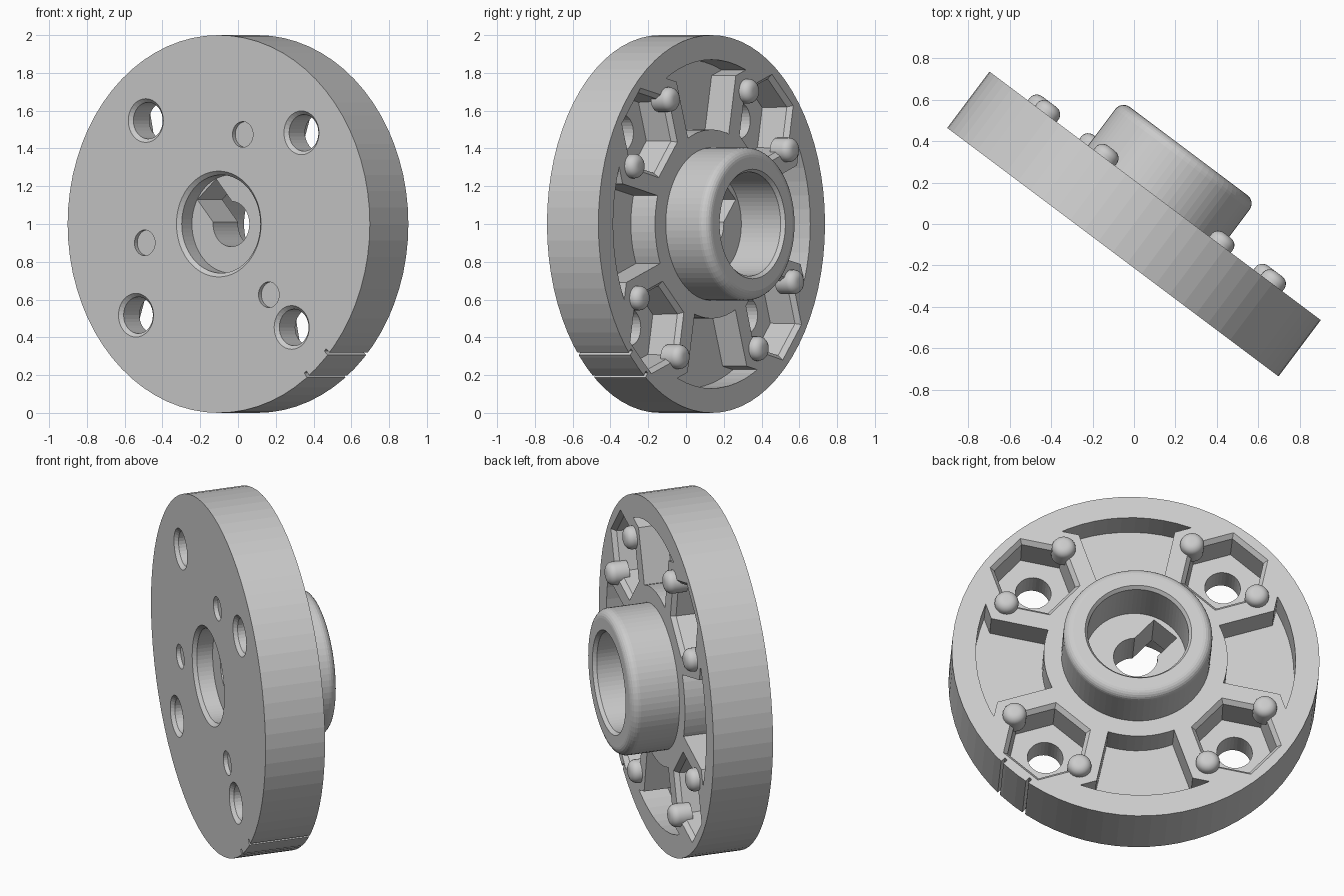
import bpy, bmesh, math
from mathutils import Matrix

if "Cube" in bpy.data.objects:
    bpy.data.objects.remove(bpy.data.objects["Cube"])

# Local frame: X across the disc, Y along the axle (back = +Y), Z up
TILT = Matrix.Translation((0, 0, 1)) @ Matrix.Rotation(math.radians(-36.87), 4, 'Z')
BOSS = [math.radians(41.4 + 90 * k) for k in range(4)]


def polar(r, a):
    return r * math.cos(a), r * math.sin(a)


def finish(name, bm):
    bmesh.ops.recalc_face_normals(bm, faces=bm.faces)
    me = bpy.data.meshes.new(name)
    bm.to_mesh(me)
    bm.free()
    ob = bpy.data.objects.new(name, me)
    bpy.context.collection.objects.link(ob)
    return ob


def lathe(name, profile, seg=72, phase=0.0, centre=(0, 0)):
    """Revolve (radius, y) points; the first and last rings are capped."""
    bm = bmesh.new()
    rings = []
    for r, y in profile:
        ring = []
        for i in range(seg):
            x, z = polar(r, phase + 2 * math.pi * i / seg)
            ring.append(bm.verts.new((centre[0] + x, y, centre[1] + z)))
        rings.append(ring)
    for a, b in zip(rings, rings[1:]):
        for i in range(seg):
            j = (i + 1) % seg
            bm.faces.new((a[i], a[j], b[j], b[i]))
    bm.faces.new(rings[0])
    bm.faces.new(rings[-1])
    return finish(name, bm)


def bar(name, angle, r0, r1, half, y0, y1):
    """Radial box from r0 to r1 at an angle around the axle."""
    bm = bmesh.new()
    bmesh.ops.create_cube(bm, size=1)
    m = (Matrix.Rotation(-angle, 4, 'Y')
         @ Matrix.Translation(((r0 + r1) / 2, (y0 + y1) / 2, 0))
         @ Matrix.Diagonal((r1 - r0, y1 - y0, 2 * half, 1)))
    bm.transform(m)
    return finish(name, bm)


def cut(target, cutter):
    cutter.hide_render = True
    mod = target.modifiers.new("cut", 'BOOLEAN')
    mod.operation = 'DIFFERENCE'
    mod.solver = 'EXACT'
    mod.object = cutter
    dg = bpy.context.evaluated_depsgraph_get()
    me = bpy.data.meshes.new_from_object(target.evaluated_get(dg))
    target.modifiers.clear()
    target.data = me
    bpy.data.objects.remove(cutter)


# Wheel disc with raised hub, front recess and rear bore
arc = [(0.355 + 0.05 * math.cos(t), 0.39 + 0.05 * math.sin(t))
       for t in [math.pi / 2 * k / 6 for k in range(7)]]
wheel = lathe("wheel_disc", [(0.26, -0.06), (0.26, -0.15), (0.28, -0.17), (1, -0.17),
                             (1, 0.17), (0.405, 0.17)] + arc +
              [(0.29, 0.44), (0.275, 0.42), (0.275, 0.16)])

# Rear pockets: an annular trough interrupted by four hexagonal bosses
trough = lathe("trough_cutter", [(0.87, 0.01), (0.87, 0.3)])
cut(trough, lathe("trough_core", [(0.5, -0.1), (0.5, 0.4)]))
for a in BOSS:
    cut(trough, lathe("boss_core", [(0.36, -0.1), (0.36, 0.4)], 6, a + math.pi / 6, polar(0.73, a)))
# Keep the hub standing: the trough starts outside it
cut(wheel, trough)

# Hexagonal nut pockets and chamfered bolt holes
for a in BOSS:
    c = polar(0.73, a)
    cut(wheel, lathe("nut_cutter", [(0.215, -0.01), (0.225, 0.145), (0.25, 0.17), (0.25, 0.2)],
                     6, a + math.pi / 6, c))
    cut(wheel, lathe("bolt_cutter", [(0.116, -0.2), (0.116, -0.17), (0.097, -0.15), (0.097, 0.05)],
                     32, 0, c))

# Shallow round dimples on the front
for d in (71.5, 191.5, 311.5):
    cut(wheel, lathe("dimple_cutter", [(0.068, -0.2), (0.068, -0.145)], 32, 0,
                     polar(0.5, math.radians(d))))

# Keyed axle hole through the inner plate
key = BOSS[1]
cut(wheel, lathe("axle_cutter", [(0.12, -0.1), (0.12, 0.25)], 40))
cut(wheel, bar("key_cutter", key, 0, 0.245, 0.083, -0.1, 0.25))

# Timing grooves on the rim
cut(wheel, bar("groove_cutter", key, 0.972, 1.1, 0.022, -0.3, 0.3))
cut(wheel, bar("face_groove_cutter", key, 0.8, 1.1, 0.022, -0.3, -0.145))
for s in (-1, 1):
    cut(wheel, bar("mark_cutter", BOSS[3] + math.radians(5.2 * s), 0.97, 1.1, 0.009, -0.3, 0.3))
wheel.matrix_world = TILT

# Rounded retaining nubs on both sides of each nut pocket
for i, a in enumerate(BOSS):
    cx, cz = polar(0.73, a)
    for s in (-1, 1):
        dx, dz = polar(0.235, a + s * math.pi / 2)
        dome = [(0.02 + 0.045 * math.cos(t), 0.185 + 0.042 * math.sin(t))
                for t in [math.pi / 2 * k / 6 for k in range(7)]]
        nub = lathe(f"retaining_nub_{i}_{s}", [(0.065, 0.11)] + dome, 24, 0, (cx + dx, cz + dz))
        nub.matrix_world = TILT
        bpy.ops.object.select_all(action='DESELECT')
        nub.select_set(True)
        bpy.context.view_layer.objects.active = nub
        bpy.ops.object.shade_smooth_by_angle(angle=math.radians(40))
